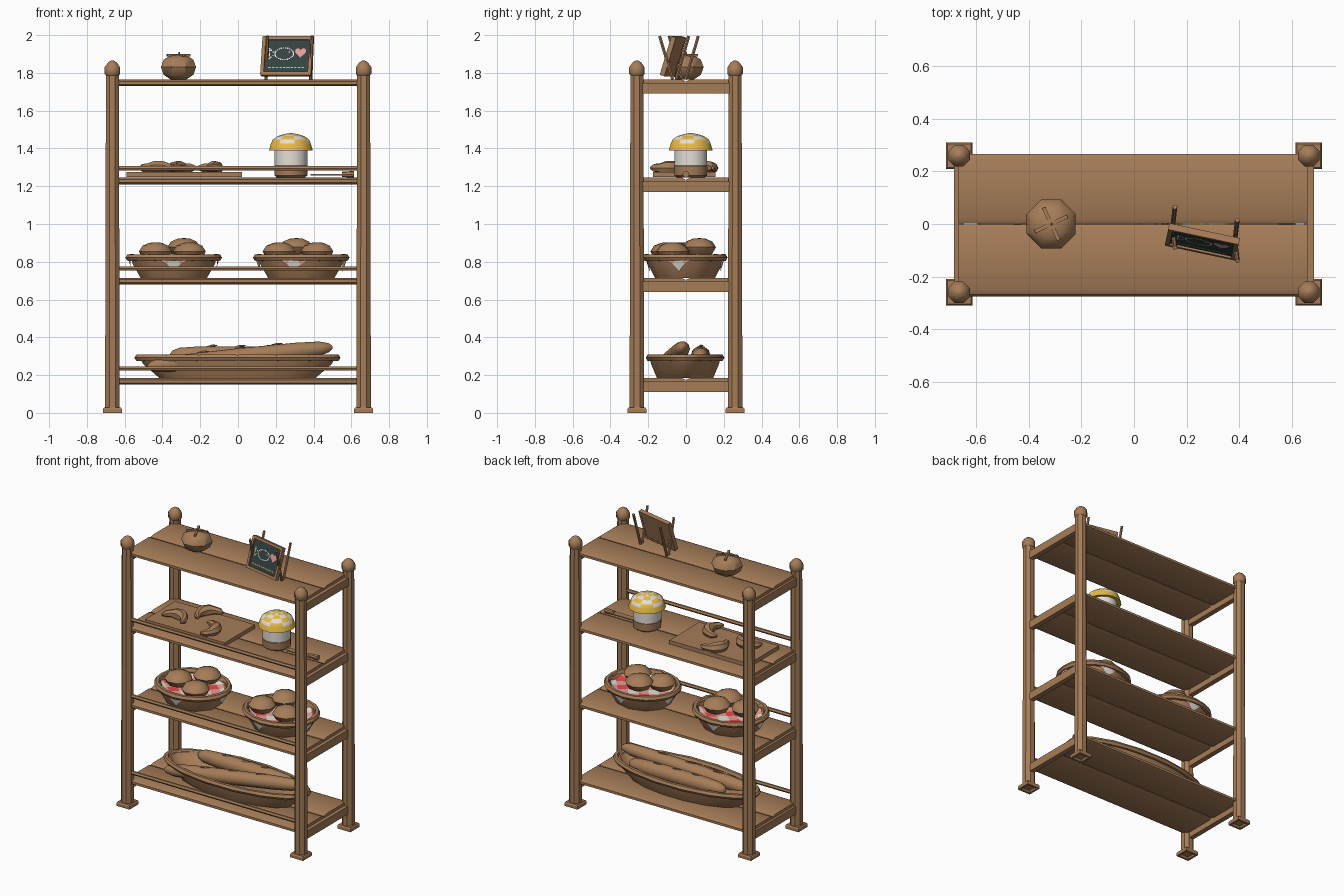
import bpy, bmesh, math
from mathutils import Vector, Matrix

if "Cube" in bpy.data.objects:
    bpy.data.objects.remove(bpy.data.objects["Cube"])


def material(name, rgb):
    m = bpy.data.materials.new(name)
    m.diffuse_color = (*rgb, 1)
    m.use_nodes = True
    m.node_tree.nodes["Principled BSDF"].inputs["Base Color"].default_value = m.diffuse_color
    return m


WOOD = material("warm_brown", (0.38, 0.205, 0.098))
SLATE = material("slate", (0.035, 0.055, 0.055))
WHITE = material("off_white", (0.78, 0.74, 0.68))
YELLOW = material("yellow", (0.80, 0.50, 0.06))
RED = material("red", (0.80, 0.07, 0.07))
PINK = material("pink", (0.85, 0.36, 0.32))


def make(name, verts, faces, mats=(WOOD,), smooth=40, index=None, matrix=None):
    me = bpy.data.meshes.new(name)
    me.from_pydata([tuple(v) for v in verts], [], faces)
    bm = bmesh.new()
    bm.from_mesh(me)
    bmesh.ops.recalc_face_normals(bm, faces=bm.faces)
    bm.to_mesh(me)
    bm.free()
    for m in mats:
        me.materials.append(m)
    if index:
        for i, p in enumerate(me.polygons):
            p.material_index = index(i, p)
    ob = bpy.data.objects.new(name, me)
    bpy.context.collection.objects.link(ob)
    if matrix:
        ob.matrix_world = matrix
    if smooth:
        bpy.ops.object.select_all(action='DESELECT')
        ob.select_set(True)
        bpy.context.view_layer.objects.active = ob
        bpy.ops.object.shade_smooth_by_angle(angle=math.radians(smooth))
    return ob


def rings(name, loops, **kw):
    """Skin a list of equal point loops and cap both ends."""
    n = len(loops[0])
    verts = [p for lp in loops for p in lp]
    faces = [(r * n + i, r * n + (i + 1) % n, (r + 1) * n + (i + 1) % n, (r + 1) * n + i)
             for r in range(len(loops) - 1) for i in range(n)]
    faces += [tuple(range(n)), tuple(range((len(loops) - 1) * n, len(loops) * n))]
    return make(name, verts, faces, **kw)


def lathe(name, profile, loc, n=8, sx=1, sy=1, **kw):
    x, y, z = loc
    ang = [2 * math.pi * (i + 0.5) / n for i in range(n)]
    return rings(name, [[(x + r * sx * math.cos(a), y + r * sy * math.sin(a), z + h) for a in ang]
                        for r, h in profile], **kw)


def box(name, c, s, mat=WOOD, matrix=None):
    v = [(c[0] + a * s[0] / 2, c[1] + b * s[1] / 2, c[2] + d * s[2] / 2)
         for d in (-1, 1) for a, b in ((-1, -1), (1, -1), (1, 1), (-1, 1))]
    return rings(name, [v[:4], v[4:]], mats=(mat,), smooth=0, matrix=matrix)


def sweep(name, pts, radii, n=8, **kw):
    pts = [Vector(p) for p in pts]
    loops = []
    for i, p in enumerate(pts):
        t = (pts[min(i + 1, len(pts) - 1)] - pts[max(i - 1, 0)]).normalized()
        side = t.cross(Vector((0, 0, 1)) if abs(t.z) < 0.9 else Vector((0, 1, 0))).normalized()
        up = side.cross(t)
        loops.append([p + radii[i] * (side * math.cos(2 * math.pi * k / n) + up * math.sin(2 * math.pi * k / n))
                      for k in range(n)])
    return rings(name, loops, **kw)


# corner posts with caps and hollow square feet
for sx in (-1, 1):
    for sy in (-1, 1):
        x, y = sx * 0.665, sy * 0.26
        lathe("post", [(0.042, 0.02), (0.037, 1.80)], (x, y, 0))
        lathe("post_cap", [(0.036, 1.785), (0.044, 1.795), (0.044, 1.83), (0.025, 1.855), (0.006, 1.866)], (x, y, 0))
        sq = lambda h, z: [(x + a * h, y + b * h, z) for a, b in ((-1, -1), (1, -1), (1, 1), (-1, 1))]
        rings("foot", [sq(0.045, 0.028), sq(0.05, 0.02), sq(0.05, 0), sq(0.036, 0), sq(0.03, 0.012)], smooth=0)

# shelves: two rounded planks, end beams, front rail
TOPS = (0.185, 0.715, 1.245, 1.765)
for z in TOPS:
    for y0, y1 in ((-0.268, -0.002), (0.002, 0.266)):
        prof = [(y0 + 0.02, z - 0.035), (y0, z - 0.026), (y0, z - 0.01), (y0 + 0.02, z),
                (y1 - 0.02, z), (y1, z - 0.01), (y1, z - 0.026), (y1 - 0.02, z - 0.035)]
        rings("shelf_plank", [[(x, *p) for p in prof] for x in (-0.668, 0.66)], smooth=60)
    for x in (-0.667, 0.667):
        box("end_beam", (x, 0, z - 0.047), (0.035, 0.48, 0.055))
for z in TOPS[:3]:
    sweep("front_rail", [(-0.66, -0.262, z + 0.05), (0.66, -0.262, z + 0.05)], [0.013, 0.013], 6)

# round loaf with leafy cross on the top shelf
lathe("round_loaf", [(0.045, 0), (0.085, 0.025), (0.101, 0.065), (0.085, 0.105), (0.05, 0.125), (0.01, 0.13)],
      (-0.315, 0, 1.765))
for k in range(4):
    m = Matrix.Translation((-0.315, 0, 1.893)) @ Matrix.Rotation(math.radians(25 + 90 * k), 4, 'Z')
    box("loaf_leaf", (0.034, 0, 0), (0.068, 0.014, 0.012), matrix=m)
sweep("loaf_stem", [(-0.315, 0, 1.88), (-0.31, 0, 1.91)], [0.008, 0.004], 5)

# chalkboard, in its own leaning frame: x across, z up, -y towards the viewer
B = (Matrix.Translation((0.26, -0.068, 1.888)) @ Matrix.Rotation(math.radians(-12), 4, 'Z')
     @ Matrix.Rotation(math.radians(-17), 4, 'X'))
box("slate_panel", (0, 0, 0), (0.25, 0.01, 0.19), SLATE, B)
box("panel_back", (0, 0.008, 0), (0.25, 0.008, 0.19), WOOD, B)
for s in (-1, 1):
    box("board_frame", (s * 0.128, 0, 0), (0.018, 0.026, 0.21), WOOD, B)
    box("board_frame", (0, 0, s * 0.098), (0.27, 0.026, 0.018), WOOD, B)
dots = [(-0.015 + 0.05 * math.cos(a), 0.012 + 0.032 * math.sin(a))
        for a in [2 * math.pi * k / 26 for k in range(26)]]
dots += [(-0.065 - 0.03 * t, 0.012 + s * 0.028 * t) for t in (0.35, 0.7, 1) for s in (-1, 1)]
dots += [(-0.095, 0.012 + 0.009 * k) for k in (-2, -1, 0, 1, 2)] + [(0.012, 0.022)]


def chalk_marks(name, points, w, h, mat):
    v = [(x + a * w, -0.0065, z + b * h) for x, z in points for a, b in ((-1, -1), (1, -1), (1, 1), (-1, 1))]
    make(name, v, [tuple(range(4 * i, 4 * i + 4)) for i in range(len(points))], (mat,), 0, matrix=B)


chalk_marks("chalk_fish", dots, 0.0035, 0.0035, WHITE)
chalk_marks("chalk_line", [(-0.09 + 0.02 * k, -0.065) for k in range(10)], 0.007, 0.003, YELLOW)
heart = [(0.073 + 0.0019 * 16 * math.sin(t) ** 3, -0.0065, 0.02 + 0.0019 * (
    13 * math.cos(t) - 5 * math.cos(2 * t) - 2 * math.cos(3 * t) - math.cos(4 * t)))
    for t in [2 * math.pi * k / 20 for k in range(20)]]
make("chalk_heart", heart, [tuple(range(20))], (PINK,), 0, matrix=B)
# spreading easel sticks
for x, y in ((0.148, 0.0), (0.385, -0.05)):
    for dy in (-0.09, 0.065):
        sweep("easel_stick", [(x, y + dy * 0.12 - 0.01, 1.765), (x + 0.008, y + dy, 1.995)], [0.009, 0.009], 6)

# tray with crescent rolls
box("tray", (-0.285, -0.01, 1.261), (0.61, 0.33, 0.026))
for x, y, turn in ((-0.425, -0.07, 80), (-0.295, 0.09, 150), (-0.15, -0.09, 20)):
    pts = []
    for k in range(9):
        a = math.radians(turn - 85 + 170 * k / 8)
        c = math.radians(turn)
        pts.append((x + 0.085 * math.cos(a) - 0.05 * math.cos(c),
                    y + 0.085 * math.sin(a) - 0.05 * math.sin(c), 1.297))
    sweep("crescent_roll", pts, [0.008, 0.022, 0.025, 0.036, 0.038, 0.036, 0.025, 0.022, 0.008], 7)

# jar with a chequered cloth lid
lathe("jar", [(0.075, 0), (0.09, 0.012), (0.092, 0.062), (0.09, 0.064), (0.09, 0.16)], (0.28, 0.025, 1.245), n=12,
      mats=(WOOD, WHITE), index=lambda i, p: 1 if p.center.z > 1.309 else 0)
lathe("jar_cloth", [(0.085, 0.152), (0.118, 0.145), (0.108, 0.18), (0.098, 0.202), (0.072, 0.22), (0.04, 0.23), (0.008, 0.236)],
      (0.28, 0.025, 1.245), n=16, mats=(YELLOW, WHITE),
      index=lambda i, p: 0 if p.center.z < 1.42 else (i // 16 + (i % 16) // 2) % 2)

# knife
box("knife_blade", (0.47, 0.0, 1.26), (0.17, 0.04, 0.008))
sweep("knife_handle", [(0.55, 0, 1.263), (0.615, 0, 1.263)], [0.014, 0.018], 8)


# oval baskets with a rope rim
def basket(name, x, z, rx, ry, n, low):
    lathe(name, [(low, 0), (0.92, 0.075), (0.95, 0.11), (0.90, 0.115), (0.84, 0.08), (0.6, 0.05)],
          (x, -0.005, z), n, rx, ry)
    m = 2 * n
    path = [2 * math.pi * k / m for k in range(m)]
    loops = []
    for k, a in enumerate(path + path[:1]):
        w = 0.018 + 0.003 * (k % 2)
        loops.append([(x + math.cos(a) * (rx * 0.95 + w * math.cos(b)),
                       -0.005 + math.sin(a) * (ry * 0.95 + w * math.cos(b)),
                       z + 0.107 + w * math.sin(b)) for b in [math.pi * j / 3 for j in range(6)]])
    rings(name + "_rim", loops)


# gingham cloth whose corners fold over the rim
def napkin(x, z, turn, n=14):
    verts, faces = [], []
    for i in range(n + 1):
        for j in range(n + 1):
            u, v = 1.9 * (i / n - 0.5), 1.9 * (j / n - 0.5)
            d, a = math.hypot(u, v), math.atan2(v, u) + math.radians(turn)
            if d < 0.8:
                r, h = d, 0.085
            elif d < 0.95:
                r, h = d, 0.085 + (d - 0.8) * 0.22
            else:
                r = 1.0 - 0.3 * (d - 0.95)
                h = 0.118 - (d - 0.95) * 0.22
            verts.append((x + 0.248 * r * math.cos(a), -0.005 + 0.213 * r * math.sin(a), z + h))
    for i in range(n):
        for j in range(n):
            k = i * (n + 1) + j
            faces.append((k, k + 1, k + n + 2, k + n + 1))
    make("gingham_napkin", verts, faces, (WHITE, PINK, RED), 60,
         lambda i, p: (i // n // 2) % 2 + (i % n // 2) % 2)


BUN = [(0.03, -0.05), (0.07, -0.03), (0.09, 0.005), (0.07, 0.035), (0.035, 0.05), (0.006, 0.053)]
for bx, turn, buns in ((-0.34, 45, ((-0.435, -0.03, 0.85), (-0.285, 0.07, 0.872), (-0.255, -0.1, 0.85))),
                       (0.335, 35, ((0.22, -0.05, 0.85), (0.31, 0.07, 0.872), (0.42, -0.07, 0.85)))):
    basket("bun_basket", bx, 0.715, 0.25, 0.215, 10, 0.74)
    napkin(bx, 0.715, turn)
    for b in buns:
        lathe("bun", BUN, b, 9)

# long basket with two baguettes
basket("long_basket", -0.003, 0.185, 0.555, 0.2, 16, 0.76)


def baguette(a, b, r):
    a, b = Vector(a), Vector(b)
    ts = (0, 0.02, 0.07, 0.2, 0.5, 0.8, 0.93, 0.98, 1)
    sweep("baguette", [a.lerp(b, t) for t in ts], [r * f for f in (0.15, 0.55, 0.85, 1, 1.05, 1, 0.85, 0.55, 0.15)], 10)
    for t in (0.3, 0.5, 0.7):
        p = a.lerp(b, t) + Vector((0, 0, r * 1.02))
        sweep("baguette_score", [p - Vector((0.03, 0.012, 0.004)), p, p + Vector((0.03, 0.012, 0.004))],
              [0.002, 0.007, 0.002], 5)


baguette((-0.48, -0.12, 0.245), (0.50, -0.01, 0.348), 0.046)
baguette((-0.36, 0.08, 0.305), (0.38, 0.075, 0.30), 0.05)
